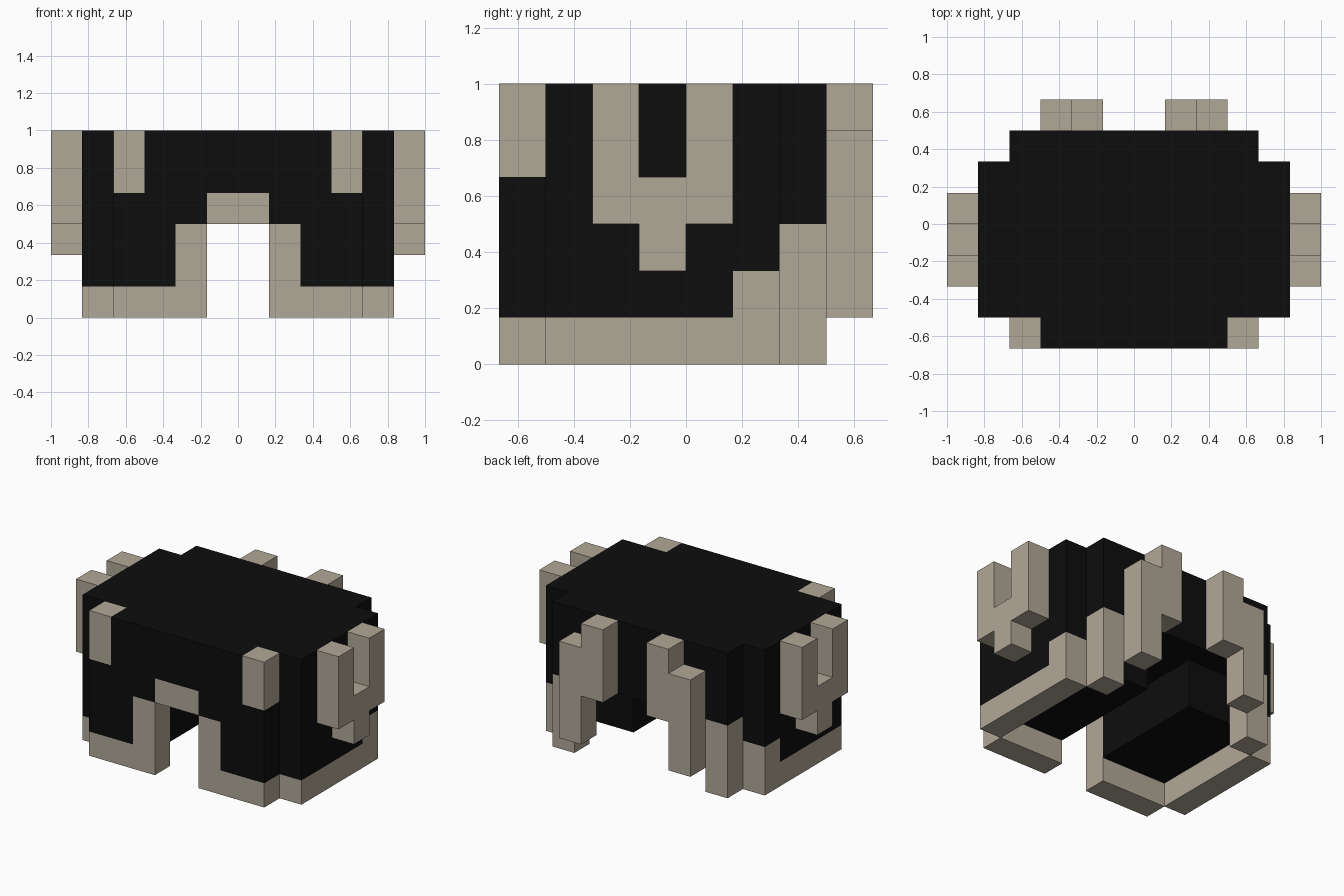
import bpy, bmesh
from mathutils import Vector

cube = bpy.data.objects.get("Cube")
if cube:
    bpy.data.objects.remove(cube, do_unlink=True)

U = 1 / 6  # edge length of one block


def material(name, color):
    m = bpy.data.materials.new(name)
    m.use_nodes = True
    m.diffuse_color = color
    bsdf = m.node_tree.nodes["Principled BSDF"]
    bsdf.inputs["Base Color"].default_value = color
    bsdf.inputs["Roughness"].default_value = 0.9
    return m


BLACK = material("black", (0.004, 0.004, 0.004, 1))
BONE = material("bone", (0.434, 0.392, 0.310, 1))


def part(name, mat, boxes, mirror=True):
    """Join boxes (x0, x1, y0, y1, z0, z1 in blocks) into one part, mirrored over x."""
    bm = bmesh.new()
    for x0, x1, y0, y1, z0, z1 in boxes:
        lo, hi = Vector((x0, y0, z0)) * U, Vector((x1, y1, z1)) * U
        verts = bmesh.ops.create_cube(bm, size=1)["verts"]
        for v in verts:
            v.co = Vector([(lo[i] + hi[i]) / 2 + v.co[i] * (hi[i] - lo[i]) for i in range(3)])
    mesh = bpy.data.meshes.new(name)
    bm.to_mesh(mesh)
    bm.free()
    mesh.materials.append(mat)
    obj = bpy.data.objects.new(name, mesh)
    bpy.context.collection.objects.link(obj)
    if mirror:
        mod = obj.modifiers.new("Mirror", "MIRROR")
        mod.use_mirror_merge = False
    return obj


# Black helmet body
part("crown", BLACK, [(-4, 4, -3, 2, 3, 6)], mirror=False)
part("brow", BLACK, [(-3, 3, -4, -3, 4, 6)], mirror=False)
part("back_wall", BLACK, [(-4, 4, 2, 3, 3, 6)], mirror=False)
part("inner_padding", BLACK, [(1, 4, -3, 2, 1, 3)])
part("cheek_plates", BLACK, [(2, 4, -4, -3, 1, 3), (1, 4, -4, -3, 3, 4)])
part("side_walls", BLACK, [(4, 5, -3, 1, 1, 6), (4, 5, 1, 2, 2, 6)])

# Bone trim around the face opening and lower rim
part("nose_trim", BONE, [(-1, 1, -4, -3, 3, 4)], mirror=False)
part("face_trim", BONE, [(1, 2, -4, -3, 0, 3), (2, 4, -4, -3, 0, 1)])
part("side_rim", BONE, [(4, 5, -3, 1, 0, 1), (4, 5, 1, 2, 0, 2)])
part("back_posts", BONE, [(3, 4, 2, 3, 0, 3)])

# Bone horns and prongs
part("front_horns", BONE, [(3, 4, -4, -3, 4, 6)])
part("side_prongs", BONE, [(5, 6, -2, -1, 3, 6), (5, 6, -1, 0, 2, 4), (5, 6, 0, 1, 3, 6)])
part("back_prongs", BONE, [(1, 2, 3, 4, 3, 6), (2, 3, 3, 4, 1, 5)])
